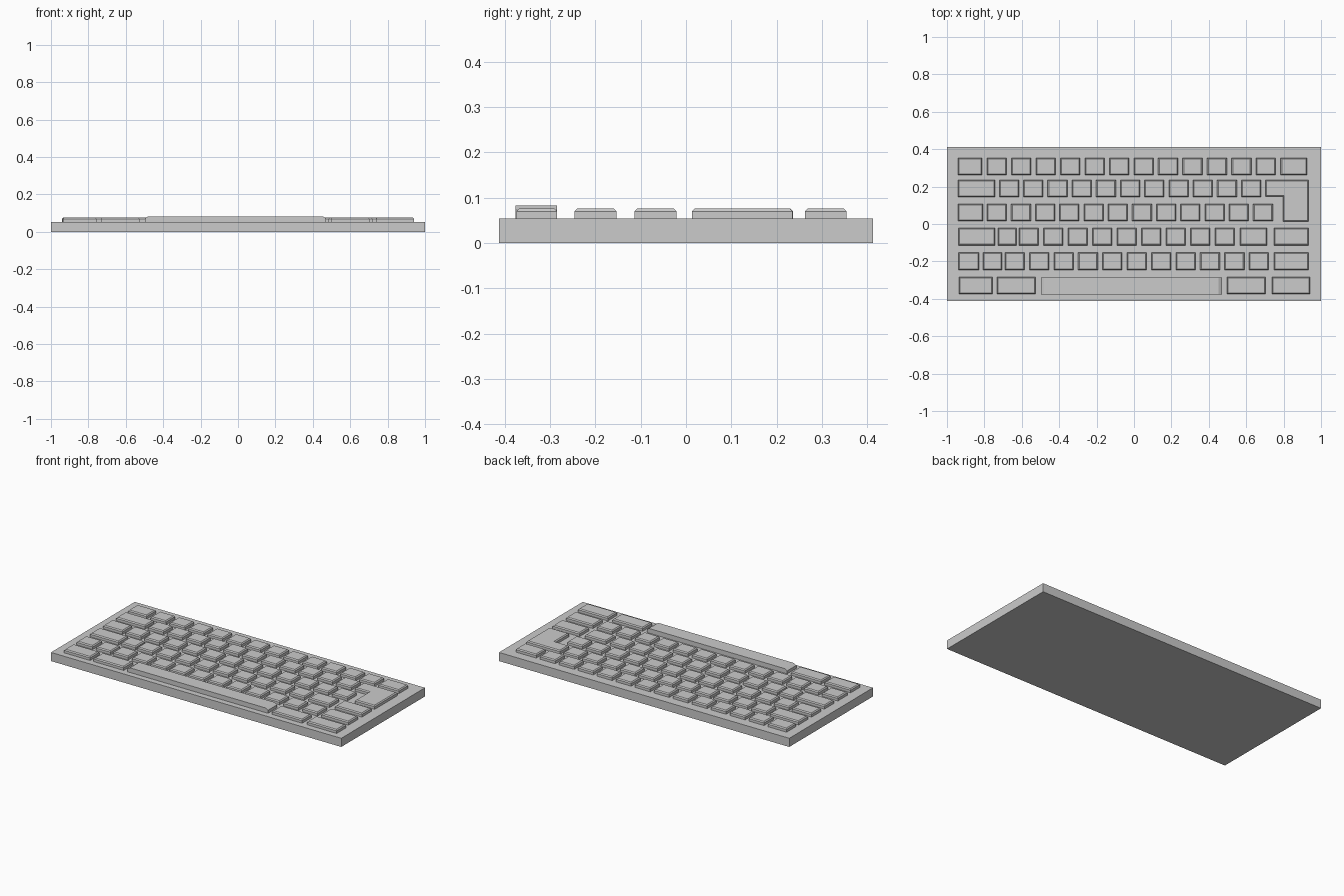
import bpy, bmesh

if "Cube" in bpy.data.objects:
    bpy.data.objects.remove(bpy.data.objects["Cube"])

BASE_HALF_Y = 0.412
BASE_TOP = 0.054
KEY_BOTTOM = 0.05
KEY_SHOULDER = 0.070
CHAMFER = 0.006
KEY_W = 0.105


def finish(bm, name):
    bmesh.ops.recalc_face_normals(bm, faces=bm.faces)
    mesh = bpy.data.meshes.new(name)
    bm.to_mesh(mesh)
    bm.free()
    obj = bpy.data.objects.new(name, mesh)
    bpy.context.collection.objects.link(obj)
    return obj


def prism(bm, points, direction):
    """Closed solid: polygon extruded along direction; returns the end face."""
    verts = [bm.verts.new(p) for p in points]
    ends = [bm.verts.new([a + b for a, b in zip(p, direction)]) for p in points]
    n = len(points)
    bm.faces.new(verts[::-1])
    for i in range(n):
        j = (i + 1) % n
        bm.faces.new((verts[i], verts[j], ends[j], ends[i]))
    return bm.faces.new(ends)


def keycap(bm, outline):
    """Key with a chamfered top edge from a counter-clockwise outline."""
    top = prism(bm, [(x, y, KEY_BOTTOM) for x, y in outline],
                (0, 0, KEY_SHOULDER - KEY_BOTTOM))
    bm.normal_update()
    bmesh.ops.inset_region(bm, faces=[top], thickness=CHAMFER, depth=0,
                           use_even_offset=True, use_boundary=True)
    bmesh.ops.translate(bm, verts=top.verts, vec=(0, 0, CHAMFER))


def key_row(name, y0, y1, wide, start=0, pitch=0, count=0):
    bm = bmesh.new()
    regular = [(start + i * pitch, start + i * pitch + KEY_W) for i in range(count)]
    for x0, x1 in wide + regular:
        keycap(bm, [(x0, y0), (x1, y0), (x1, y1), (x0, y1)])
    finish(bm, name)


# Case
bm = bmesh.new()
h = BASE_HALF_Y
prism(bm, [(-1, -h, 0), (1, -h, 0), (1, h, 0), (-1, h, 0)], (0, 0, BASE_TOP))
finish(bm, "case")

# Key rows: odd-width keys first, then the evenly spaced run
key_row("function_keys", 0.262, 0.354,
        [(-0.941, -0.813), (0.784, 0.925)], -0.786, 0.1308, 12)
key_row("number_keys", 0.145, 0.236, [(-0.941, -0.743)], -0.720, 0.1294, 11)
key_row("upper_letter_keys", 0.016, 0.108, [(-0.941, -0.807)], -0.786, 0.1294, 12)
key_row("home_row_keys", -0.114, -0.021,
        [(-0.939, -0.743), (-0.727, -0.627), (0.567, 0.711), (0.749, 0.933)],
        -0.615, 0.131, 9)
key_row("lower_letter_keys", -0.246, -0.153,
        [(-0.939, -0.829), (-0.807, -0.706), (0.749, 0.933)],
        -0.690, 0.1305, 11)
key_row("modifier_keys", -0.374, -0.284,
        [(-0.936, -0.757), (-0.733, -0.526), (0.497, 0.704), (0.738, 0.942)])

# L-shaped enter key
bm = bmesh.new()
keycap(bm, [(0.797, 0.013), (0.933, 0.013), (0.933, 0.235),
            (0.703, 0.235), (0.703, 0.147), (0.797, 0.147)])
finish(bm, "enter_key")

# Space bar: taller, bevelled only at its ends
bm = bmesh.new()
profile = [(-0.497, KEY_BOTTOM), (0.470, KEY_BOTTOM), (0.470, 0.073),
           (0.453, 0.083), (-0.480, 0.083), (-0.497, 0.073)]
prism(bm, [(x, -0.285, z) for x, z in profile], (0, -0.091, 0))
finish(bm, "space_bar")
